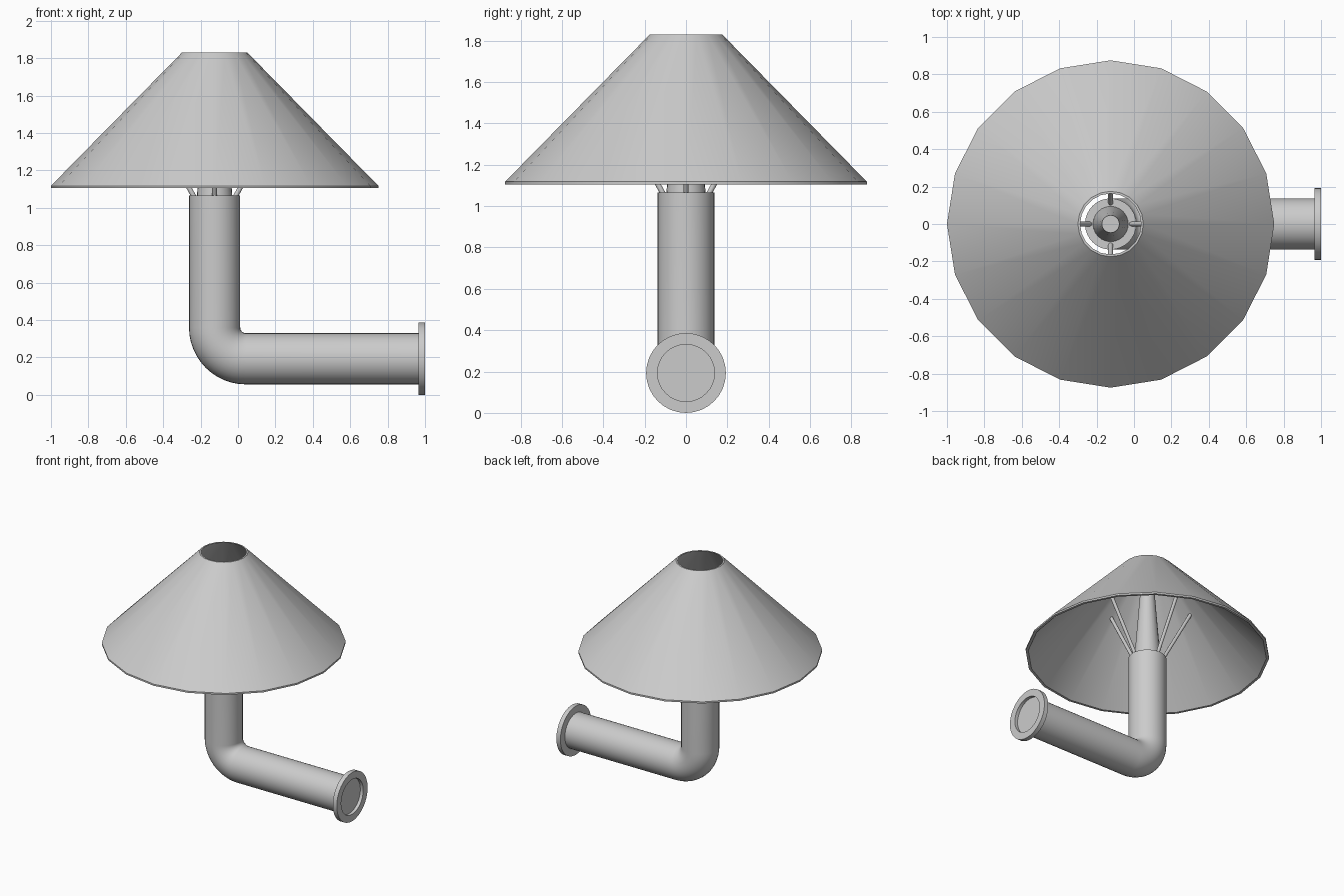
import bpy, bmesh, math
from mathutils import Matrix, Vector

if "Cube" in bpy.data.objects:
    bpy.data.objects.remove(bpy.data.objects["Cube"])

CX = -0.125      # axis of the upright and the shade
PIPE_R = 0.137
PIPE_Z = 0.193   # axis height of the horizontal arm


def finish(name, bm):
    bmesh.ops.remove_doubles(bm, verts=bm.verts, dist=1e-5)
    bmesh.ops.recalc_face_normals(bm, faces=bm.faces)
    me = bpy.data.meshes.new(name)
    bm.to_mesh(me)
    bm.free()
    ob = bpy.data.objects.new(name, me)
    bpy.context.collection.objects.link(ob)
    bpy.ops.object.select_all(action='DESELECT')
    ob.select_set(True)
    bpy.context.view_layer.objects.active = ob
    bpy.ops.object.shade_smooth_by_angle(angle=math.radians(32))
    return ob


def lathe(name, profile, segs, matrix):
    """Spin an (r, z) profile around z, then place it."""
    bm = bmesh.new()
    vs = [bm.verts.new((r, 0, z)) for r, z in profile]
    es = [bm.edges.new(p) for p in zip(vs, vs[1:])]
    bmesh.ops.spin(bm, geom=vs + es, cent=(0, 0, 0), axis=(0, 0, 1),
                   angle=math.tau, steps=segs, use_merge=True)
    bmesh.ops.transform(bm, matrix=matrix, verts=bm.verts)
    return finish(name, bm)


def sweep(name, stations, radius, segs):
    """Tube through (centre, angle) stations in the xz plane."""
    bm = bmesh.new()
    rings = []
    for (x, z), a in stations:
        side = Vector((math.cos(a), 0, math.sin(a)))
        ring = []
        for i in range(segs):
            t = math.tau * i / segs
            p = Vector((x, 0, z)) + side * radius * math.cos(t)
            p.y = radius * math.sin(t)
            ring.append(bm.verts.new(p))
        rings.append(ring)
    for a, b in zip(rings, rings[1:]):
        for i in range(segs):
            j = (i + 1) % segs
            bm.faces.new((a[i], a[j], b[j], b[i]))
    bm.faces.new(rings[0])
    bm.faces.new(rings[-1])
    return finish(name, bm)


upright = Matrix.Translation((CX, 0, 0))
along_x = Matrix.Translation((0, 0, PIPE_Z)) @ Matrix.Rotation(math.pi / 2, 4, 'Y')

# Bent pipe: upright, tight elbow, horizontal arm
BEND = 0.167
bx, bz = CX + BEND, PIPE_Z + BEND
stations = [((CX, 1.067), math.pi)]
for k in range(13):
    a = math.pi + math.pi / 2 * k / 12
    stations.append(((bx + BEND * math.cos(a), bz + BEND * math.sin(a)), a))
stations.append(((0.975, PIPE_Z), 1.5 * math.pi))
sweep("bent_pipe", stations, PIPE_R, 32)

# Wall flange with a shallow recess in its face
lathe("wall_flange", [(0, 0.975), (0.138, 0.975), (0.138, 1.0), (0.193, 1.0),
                      (0.193, 0.965), (0.13, 0.965)], 32, along_x)

# Conical shade, thin walled and open at both ends
lathe("shade", [(0.875, 1.105), (0.875, 1.118), (0.175, 1.83),
                (0.163, 1.83), (0.856, 1.105), (0.875, 1.105)], 20, upright)

# Tapered lamp holder inside the shade
lathe("lamp_holder", [(0, 1.06), (0.095, 1.06), (0.047, 1.68), (0, 1.68)],
      24, upright)

# Four struts from the pipe top to the shade
for i, side in enumerate(("right", "back", "left", "front")):
    p, q = Vector((0.108, 0, 1.055)), Vector((0.405, 0, 1.588))
    d = q - p
    m = (upright @ Matrix.Rotation(i * math.pi / 2, 4, 'Z')
         @ Matrix.Translation((p + q) / 2)
         @ d.to_track_quat('Z', 'Y').to_matrix().to_4x4())
    bm = bmesh.new()
    bmesh.ops.create_cone(bm, cap_ends=True, segments=12, radius1=0.013,
                          radius2=0.013, depth=d.length, matrix=m)
    finish("strut_" + side, bm)
